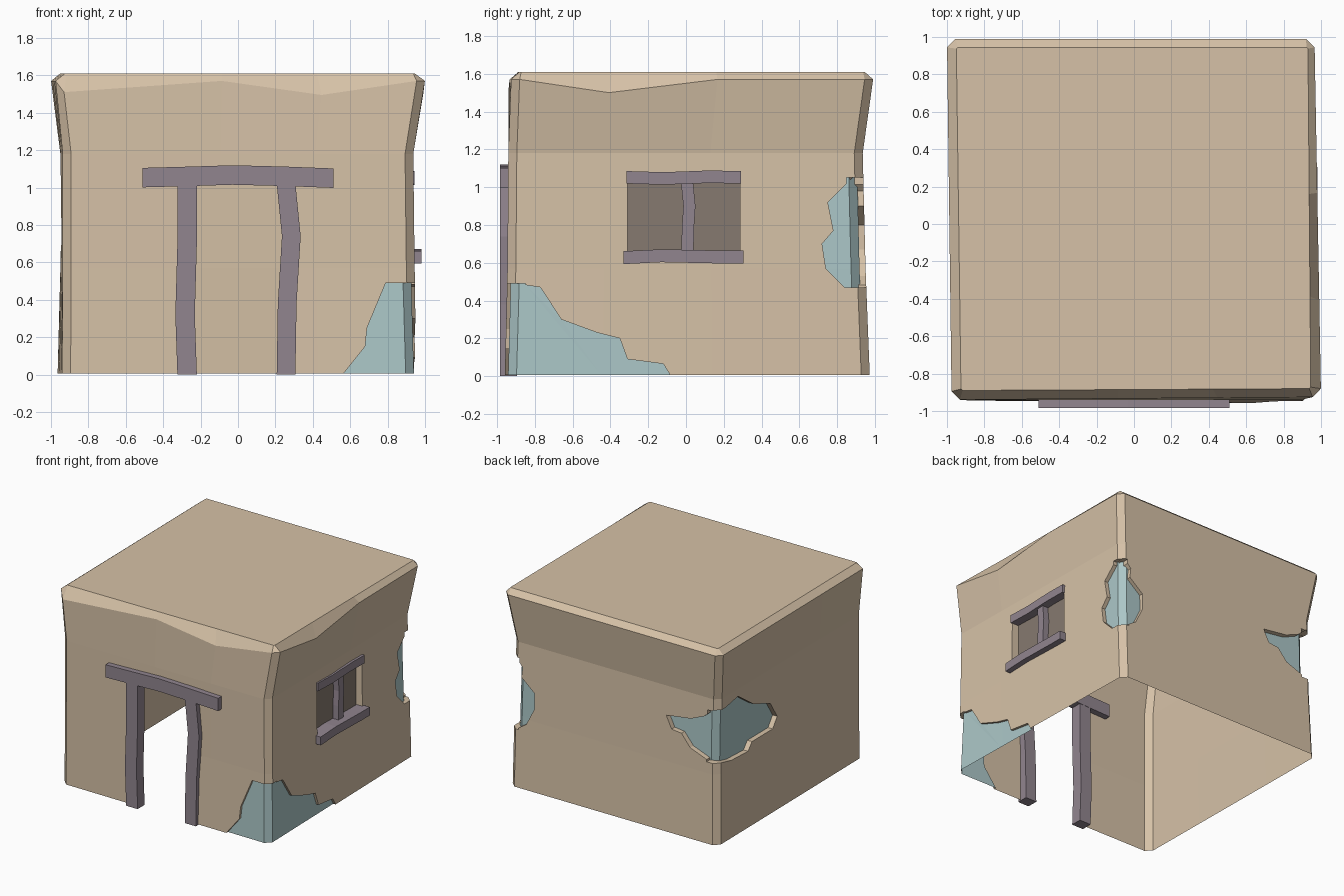
import bpy
import bmesh
from mathutils import Vector

if "Cube" in bpy.data.objects:
    bpy.data.objects.remove(bpy.data.objects["Cube"], do_unlink=True)


def material(name, rgb):
    m = bpy.data.materials.new(name)
    m.use_nodes = True
    m.diffuse_color = (*rgb, 1)
    m.node_tree.nodes["Principled BSDF"].inputs["Base Color"].default_value = (*rgb, 1)
    return m


PLASTER = material("sand_plaster", (0.67, 0.535, 0.385))
UNDERCOAT = material("pale_blue_undercoat", (0.41, 0.57, 0.575))
TIMBER = material("purple_grey_timber", (0.285, 0.235, 0.275))
SHADE = material("dark_window", (0.24, 0.195, 0.16))


def make_object(name, bm, mat):
    bmesh.ops.recalc_face_normals(bm, faces=bm.faces)
    mesh = bpy.data.meshes.new(name)
    bm.to_mesh(mesh)
    bm.free()
    mesh.materials.append(mat)
    obj = bpy.data.objects.new(name, mesh)
    bpy.context.collection.objects.link(obj)
    return obj


def boolean(obj, other, operation):
    """Apply a boolean that keeps both materials, then drop the helper."""
    mod = obj.modifiers.new("Boolean", "BOOLEAN")
    mod.object = other
    mod.operation = operation
    mod.solver = "EXACT"
    mod.material_mode = "TRANSFER"
    bpy.context.view_layer.objects.active = obj
    bpy.ops.object.modifier_apply(modifier=mod.name)
    bpy.data.objects.remove(other, do_unlink=True)


def loft(name, rings, mat):
    """Skin closed rings of equal length and cap both ends."""
    bm = bmesh.new()
    loops = [[bm.verts.new(p) for p in ring] for ring in rings]
    n = len(loops[0])
    for a, b in zip(loops, loops[1:]):
        for i in range(n):
            j = (i + 1) % n
            bm.faces.new((a[i], a[j], b[j], b[i]))
    for loop in (loops[0], loops[-1]):
        bm.faces.new(loop)
    return make_object(name, bm, mat)


def prism(name, axis, outline, low, high):
    """Extrude an outline of (u, z) along x (axis 0) or y (axis 1)."""
    place = (lambda u, z, d: (d, u, z)) if axis == 0 else (lambda u, z, d: (u, d, z))
    return loft(name, [[place(u, z, d) for u, z in outline] for d in (low, high)], PLASTER)


def rectangle(u0, u1, z0, z1):
    return [(u0, z0), (u1, z0), (u1, z1), (u0, z1)]


def beam(name, axis, path, half):
    """Slightly crooked square timber running along one axis."""
    a, b = [k for k in range(3) if k != axis]
    rings = []
    for p in path:
        ring = []
        for s, t in ((-1, -1), (1, -1), (1, 1), (-1, 1)):
            q = Vector(p)
            q[a] += s * half[0]
            q[b] += t * half[1]
            ring.append(q)
        rings.append(ring)
    return loft(name, rings, TIMBER)


# Wall levels: height, then four corners counter-clockwise from the front right
LEVELS = [
    (0.006, [(-.94, -.943), (.962, -.962), (.918, .972), (-.965, .972)]),
    (0.57, [(-.937, -.943), (.945, -.945), (.918, .95), (-.95, .95)]),
    (1.18, [(-.937, -.94), (.938, -.94), (.91, .935), (-.95, .935)]),
    (1.57, [(-.975, -.94), (1.0, -.925), (.965, .99), (-1.0, .99)]),
    (1.61, [(-.925, -.89), (.945, -.88), (.93, .945), (-.95, .945)]),
]
# Sagging of the rounded roof edge, and where the middle points of each side lie
SAG = [(-.06, 0, -.075, 0), (0, -.07, 0, 0), (0, 0, 0, 0), (0, 0, 0, 0)]
MIDDLE = [(.45, .72), (.27, .57), (.3, .7), (.3, .7)]


def house_solid(name, inset, mat):
    """Chamfered block with flaring walls and a flat roof."""
    rings = []
    for level, (z, corners) in enumerate(LEVELS):
        pts = [Vector((x - inset * (1 if x > 0 else -1),
                       y - inset * (1 if y > 0 else -1))) for x, y in corners]
        cut = 0.008 if level == 4 else 0.045
        ring = []
        for side in range(4):
            a, b = pts[side], pts[(side + 1) % 4]
            run = (b - a).normalized()
            m, n = MIDDLE[side]
            for k, p in enumerate((a + run * cut, a.lerp(b, m), a.lerp(b, n), b - run * cut)):
                dz = SAG[side][k] if level == 3 else 0
                ring.append((p.x, p.y, z + dz - (inset if level in (0, 4) else 0)))
        rings.append(ring)
    return loft(name, rings, mat)


walls = house_solid("plaster_walls", 0, PLASTER)

# Broken plaster around three corners: sign of x, sign of y, depth,
# outline on the front or back wall (x, z), outline on the side wall (y, z)
PATCHES = [
    (1, -1, .02,
     [(.56, -.1), (.56, 0), (.68, .15), (.69, .25), (.79, .49), (1.1, .49), (1.1, -.1)],
     [(-.08, -.1), (-.08, 0), (-.12, .065), (-.31, .09), (-.35, .2), (-.47, .23),
      (-.66, .3), (-.77, .47), (-.9, .49), (-1.1, .49), (-1.1, -.1)]),
    (1, 1, .032,
     [(1.1, 1.05), (.88, 1.05), (.82, .98), (.83, .9), (.71, .8), (.71, .67),
      (.78, .53), (.87, .47), (1.1, .47)],
     [(1.1, 1.05), (.88, 1.05), (.75, .92), (.78, .77), (.72, .7), (.74, .57),
      (.84, .47), (1.1, .47)]),
    (-1, 1, .042,
     [(-1.1, 1.09), (-.9, 1.09), (-.82, 1.02), (-.7, .97), (-.48, .94), (-.53, .84),
      (-.62, .83), (-.7, .735), (-.9, .66), (-1.1, .66)],
     [(1.1, 1.09), (.9, 1.08), (.68, 1.12), (.48, .98), (.26, .9), (.17, .76),
      (.23, .68), (.5, .68), (.55, .62), (.77, .63), (.9, .66), (1.1, .66)]),
]
for sx, sy, depth, end_outline, side_outline in PATCHES:
    pocket = prism("patch_pocket", 1, end_outline, *sorted((sy * .85, sy * 1.1)))
    side = prism("side_pocket", 0, side_outline, *sorted((sx * .85, sx * 1.1)))
    boolean(pocket, side, "UNION")
    boolean(pocket, house_solid("undercoat_core", depth, UNDERCOAT), "DIFFERENCE")
    boolean(walls, pocket, "DIFFERENCE")

# Window recess with a dark back
recess = prism("window_recess", 0, rectangle(-.31, .285, .62, 1.075), .87, 1.1)
recess.data.materials.append(SHADE)
for face in recess.data.polygons:
    if face.center.x < .88:
        face.material_index = 1
boolean(walls, recess, "DIFFERENCE")

# Doorway recess
boolean(walls, prism("door_recess", 1, rectangle(-.25, .25, -.1, 1.03), -1.1, -.9),
        "DIFFERENCE")

# Hollow the house: take away the underside and the back of the doorway
bm = bmesh.new()
bm.from_mesh(walls.data)
opened = []
for face in bm.faces:
    c = face.calc_center_median()
    underside = face.normal.z < -.99 and c.z < .02
    doorway = face.normal.y < -.99 and -.91 < c.y < -.89 and abs(c.x) < .26
    if underside or doorway:
        opened.append(face)
bmesh.ops.delete(bm, geom=opened, context="FACES")
bm.to_mesh(walls.data)
bm.free()

# Doorway timbers
Y = -.938
beam("door_lintel", 0, [(-.51, Y, 1.053), (-.25, Y, 1.06), (-.03, Y, 1.067),
                        (.25, Y, 1.06), (.51, Y, 1.05)], (.047, .052))
beam("door_post_right", 2, [(-.272, Y, 0), (-.283, Y, .32), (-.272, Y, .7),
                            (-.272, Y, 1.03)], (.052, .045))
beam("door_post_left", 2, [(.257, Y, 0), (.263, Y, .38), (.285, Y, .74),
                           (.256, Y, 1.03)], (.05, .045))

# Window timbers
beam("window_sill", 1, [(.927, -.33, .627), (.927, -.13, .637), (.927, .2, .63),
                        (.927, .305, .63)], (.053, .034))
beam("window_lintel", 1, [(.908, -.315, 1.052), (.908, -.12, 1.046), (.908, .12, 1.055),
                          (.908, .29, 1.052)], (.035, .033))
beam("window_mullion", 2, [(.9, .008, .64), (.9, .01, .78), (.9, .018, .9),
                           (.9, .004, 1.04)], (.025, .032))
